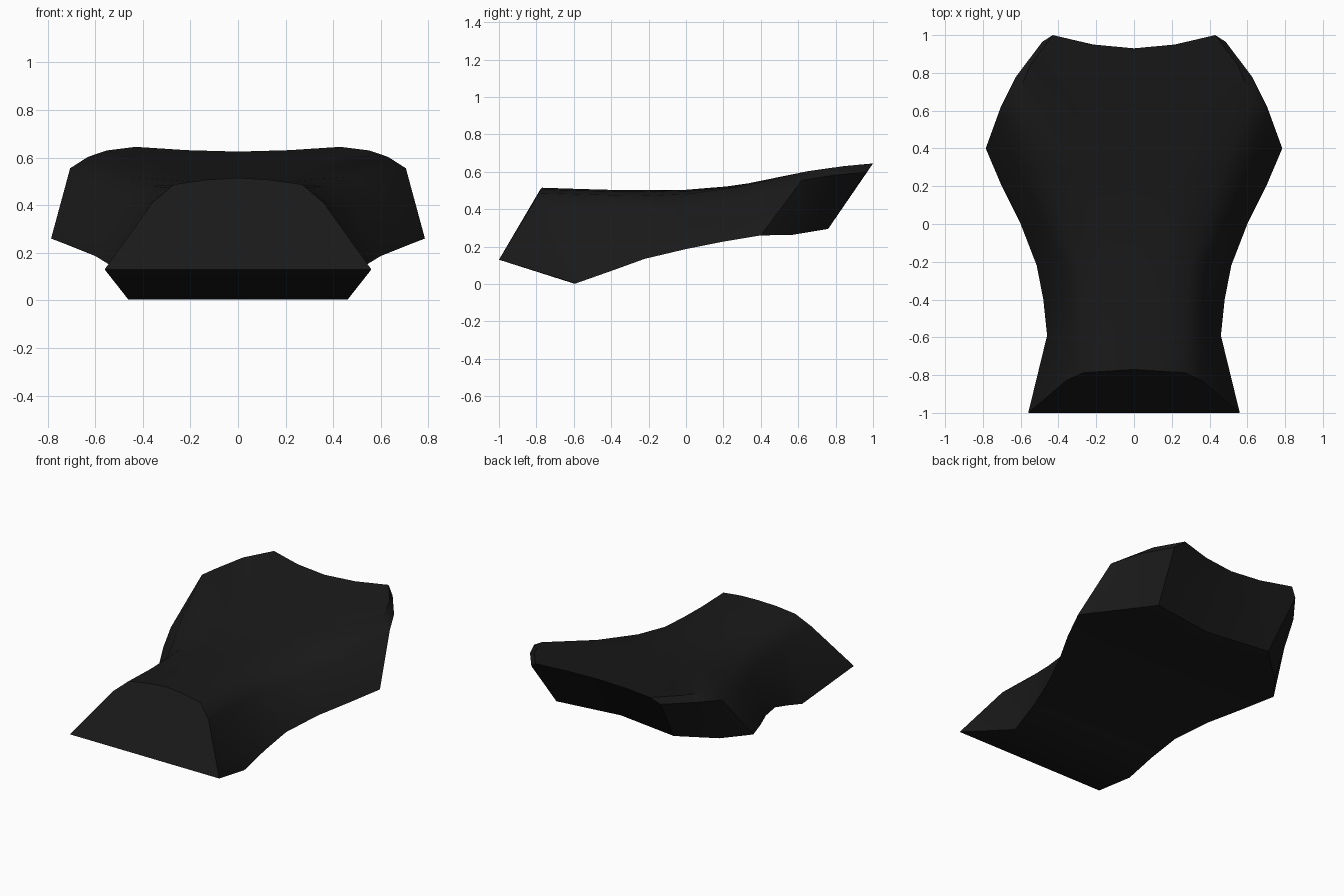
import bpy, bmesh, math

if "Cube" in bpy.data.objects:
    bpy.data.objects.remove(bpy.data.objects["Cube"])

# Half cross-sections, front to back:
# top centre (y, z), shoulder (x, y, z), upper side (x, y, z), lower edge (x, y, z), bottom centre y
stations = [
    ((-.77, .515), (.27, -.787, .487), (.36, -.83, .41), (.56, -1.0, .13), -1.0),
    ((-.56, .508), (.27, -.56, .48), (.36, -.565, .40), (.46, -.59, .003), -.60),
    ((-.38, .503), (.28, -.38, .475), (.37, -.38, .395), (.48, -.40, .07), -.40),
    ((-.2, .502), (.295, -.2, .473), (.39, -.2, .395), (.515, -.22, .135), -.22),
    ((0, .504), (.36, 0, .48), (.48, 0, .41), (.60, 0, .187), 0),
    ((.22, .522), (.47, .28, .52), (.60, .27, .45), (.70, .2, .227), .2),
    ((.50, .560), (.63, .65, .603), (.705, .62, .555), (.785, .40, .26), .38),
    ((.74, .597), (.55, .84, .63), (.625, .78, .58), (.65, .57, .263), .55),
    ((.93, .625), (.43, 1.0, .645), (.485, .965, .60), (.44, .76, .295), .70),
]


def half_ring(top, shoulder, side, edge, by):
    mid = (shoulder[0] * .5, (top[0] + shoulder[1]) / 2 - .015 * (shoulder[1] > .9),
           top[1] + (shoulder[2] - top[1]) * .3)
    return [(0, top[0], top[1]), mid, shoulder, side, edge, (0, by, edge[2])]


# Seat cushion: loft the half sections, cap both ends, mirror
bm = bmesh.new()
rings = [[bm.verts.new(p) for p in half_ring(*s)] for s in stations]
for a, b in zip(rings, rings[1:]):
    for i in range(5):
        bm.faces.new((a[i], a[i + 1], b[i + 1], b[i]))
bm.faces.new(rings[0])
bm.faces.new(rings[-1][::-1])
bmesh.ops.mirror(bm, geom=bm.verts[:] + bm.edges[:] + bm.faces[:],
                 axis='X', merge_dist=0.0005)
bmesh.ops.remove_doubles(bm, verts=bm.verts[:], dist=0.0005)
bmesh.ops.recalc_face_normals(bm, faces=bm.faces[:])

mesh = bpy.data.meshes.new("seat_cushion")
bm.to_mesh(mesh)
bm.free()
seat = bpy.data.objects.new("seat_cushion", mesh)
bpy.context.collection.objects.link(seat)

# Black upholstery
mat = bpy.data.materials.new("black_upholstery")
mat.diffuse_color = (.01, .01, .01, 1)
mat.use_nodes = True
mat.node_tree.nodes["Principled BSDF"].inputs["Base Color"].default_value = mat.diffuse_color
mesh.materials.append(mat)

# Smooth shading with crisp seams
bpy.context.view_layer.objects.active = seat
seat.select_set(True)
bpy.ops.object.shade_smooth_by_angle(angle=math.radians(42))
